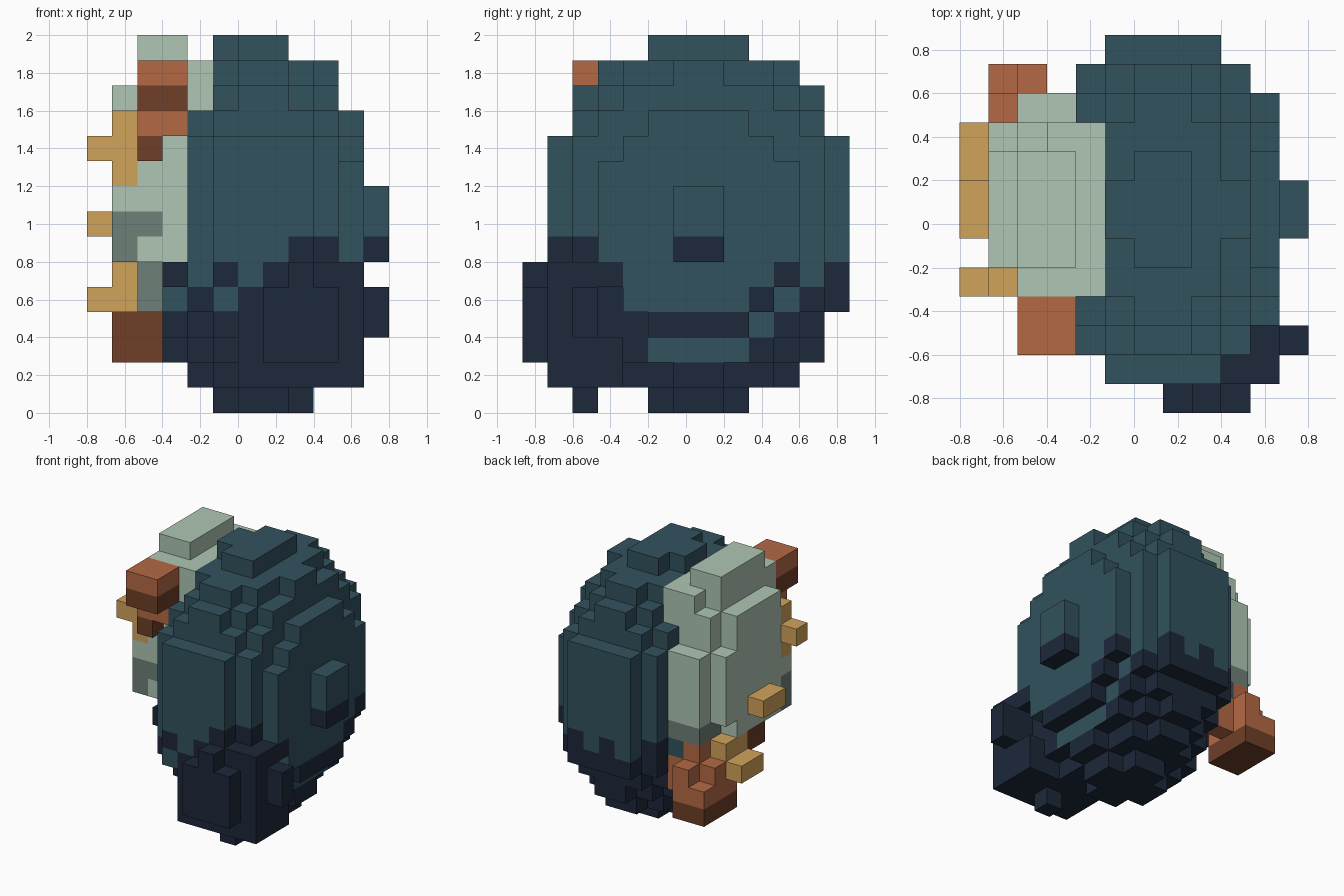
import bpy, bmesh
from mathutils import Vector

U = 2 / 15                      # block size
ORIGIN = Vector((-6, -6.5, 0))  # grid corner, in blocks

cube = bpy.data.objects.get("Cube")
if cube:
    bpy.data.objects.remove(cube, do_unlink=True)

COLOURS = {
    "slate_blue": (0.032, 0.084, 0.112), "navy": (0.012, 0.021, 0.042),
    "pale_green": (0.429, 0.565, 0.453), "grey_green": (0.155, 0.216, 0.180),
    "rust": (0.462, 0.141, 0.059), "brown": (0.156, 0.050, 0.020),
    "tan": (0.640, 0.366, 0.105),
}
MATERIALS = {}
for name, rgb in COLOURS.items():
    m = bpy.data.materials.new(name)
    m.use_nodes = True
    m.diffuse_color = (*rgb, 1)
    m.node_tree.nodes["Principled BSDF"].inputs["Base Color"].default_value = (*rgb, 1)
    MATERIALS[name] = m


def box(i0, i1, j0, j1, k0, k1):
    """Set of blocks in an inclusive range of columns, rows and layers."""
    return {(i, j, k) for i in range(i0, i1 + 1)
            for j in range(j0, j1 + 1) for k in range(k0, k1 + 1)}


# Egg-shaped shell: one ellipse per layer, tapering alike at both ends
TAPER = [0.13, 0.37, 0.6, 0.76, 0.94]
LIMITS = TAPER + [1] * 5 + TAPER[::-1]
shell = set()
for i, j, k in box(3, 10, 1, 12, 0, 14):
    inside = ((i - 6.5) / 4.3) ** 2 + ((j - 6.5) / 6.2) ** 2 <= LIMITS[k]
    if inside and (i > 3 or k < 6):
        shell.add((i, j, k))
shell -= box(8, 8, 6, 7, 14, 14)
shell |= box(11, 11, 6, 7, 6, 8) | box(3, 3, 6, 7, 2, 2)

# Dark head at the front of the shell
head = box(6, 10, 1, 2, 1, 5) | box(7, 10, 3, 3, 1, 2)
head |= box(7, 9, 0, 0, 2, 4) | box(8, 8, 0, 0, 5, 5)
head |= box(11, 11, 2, 2, 3, 4) | box(8, 8, 2, 2, 0, 0)

# Pale side slab: tall middle, lower front and back rows, stepped outer side
slab = box(2, 4, 4, 8, 6, 13) | box(2, 3, 5, 8, 14, 14)
slab |= box(2, 4, 9, 9, 6, 12) | box(3, 4, 9, 9, 13, 13) | box(2, 4, 10, 10, 6, 10)
slab |= box(1, 1, 5, 8, 6, 12) | box(1, 1, 9, 9, 7, 10) | box(1, 1, 4, 4, 6, 8)
slab |= box(2, 2, 5, 9, 4, 5)

# Rust limbs above and below, tan pegs on the outer side
upper_limb = box(2, 3, 2, 3, 12, 13) | box(2, 3, 3, 3, 11, 11) | box(2, 2, 3, 3, 10, 10)
lower_limb = box(1, 2, 9, 11, 2, 3) | box(1, 2, 9, 10, 4, 4) | box(2, 2, 9, 10, 5, 5)
lower_limb |= box(2, 2, 11, 11, 4, 4) | box(3, 3, 10, 10, 3, 4)
pegs = box(1, 1, 4, 4, 9, 11) | box(0, 0, 4, 4, 10, 10)
pegs |= box(0, 0, 6, 7, 7, 7) | box(0, 1, 8, 9, 4, 4) | box(1, 1, 8, 9, 5, 5)


def shell_colour(cell, normal):
    i, j, k = cell
    if i == 11 and k >= 6:
        return "navy" if k == 6 else "slate_blue"
    # Blue patches within the dark base
    if normal.x > 0 and ((k == 2 and 5 <= j <= 8) or (j, k) in ((9, 3), (10, 4))):
        return "slate_blue"
    if k == 4 and j <= 3 and i in (3, 5) and normal.y < 0:
        return "slate_blue"
    # Ragged upper edge of the dark base
    if j <= 3:
        top = 6 if i in (8, 9) else 4 + i % 2 + (i == 10)
    elif j <= 8:
        top = 3
    else:
        top = 4 + ((j if normal.x > 0 else i) + 1) % 2
    return "navy" if k <= top else "slate_blue"


def slab_colour(cell, normal):
    i, j, k = cell
    if k <= 5:
        return "grey_green" if normal.y < 0 else "brown"
    if j >= 9 and k == 6:
        return "grey_green"
    return "grey_green" if i <= 2 and j == 4 and k <= 7 and (i == 1 or k == 7) else "pale_green"


def upper_colour(cell, normal):
    return "brown" if cell[2] in (10, 12) else "rust"


def lower_colour(cell, normal):
    return "brown" if cell[2] == 2 or normal.y < 0 else "rust"


PARTS = {   # later parts replace earlier ones where they overlap
    "shell": (shell, shell_colour),
    "head": (head, shell_colour),
    "side_slab": (slab, slab_colour),
    "upper_limb": (upper_limb, upper_colour),
    "lower_limb": (lower_limb, lower_colour),
    "side_pegs": (pegs, lambda cell, normal: "tan"),
}
owner = {cell: name for name, (cells, _) in PARTS.items() for cell in cells}


def build(name, colour):
    """Skin a part's outward block faces and colour them by its rule."""
    mesh = bpy.data.meshes.new(name)
    slots = list(MATERIALS)
    for m in MATERIALS.values():
        mesh.materials.append(m)
    bm = bmesh.new()
    for cell in sorted(c for c, part in owner.items() if part == name):
        centre = Vector(cell) + Vector((0.5, 0.5, 0.5)) + ORIGIN
        for axis in range(3):
            for sign in (-1, 1):
                n = Vector((0, 0, 0))
                n[axis] = sign
                if tuple(int(a + b) for a, b in zip(cell, n)) in owner:
                    continue
                a = Vector((0, 0, 0))
                a[(axis + 1) % 3] = 0.5
                b = n.cross(a)
                corners = (a + b, b - a, -a - b, a - b)
                face = bm.faces.new([bm.verts.new((centre + n / 2 + c) * U) for c in corners])
                face.material_index = slots.index(colour(cell, n))
    bmesh.ops.remove_doubles(bm, verts=bm.verts, dist=U / 100)
    bm.to_mesh(mesh)
    bm.free()
    bpy.context.collection.objects.link(bpy.data.objects.new(name, mesh))


for part, (_, rule) in PARTS.items():
    build(part, rule)
